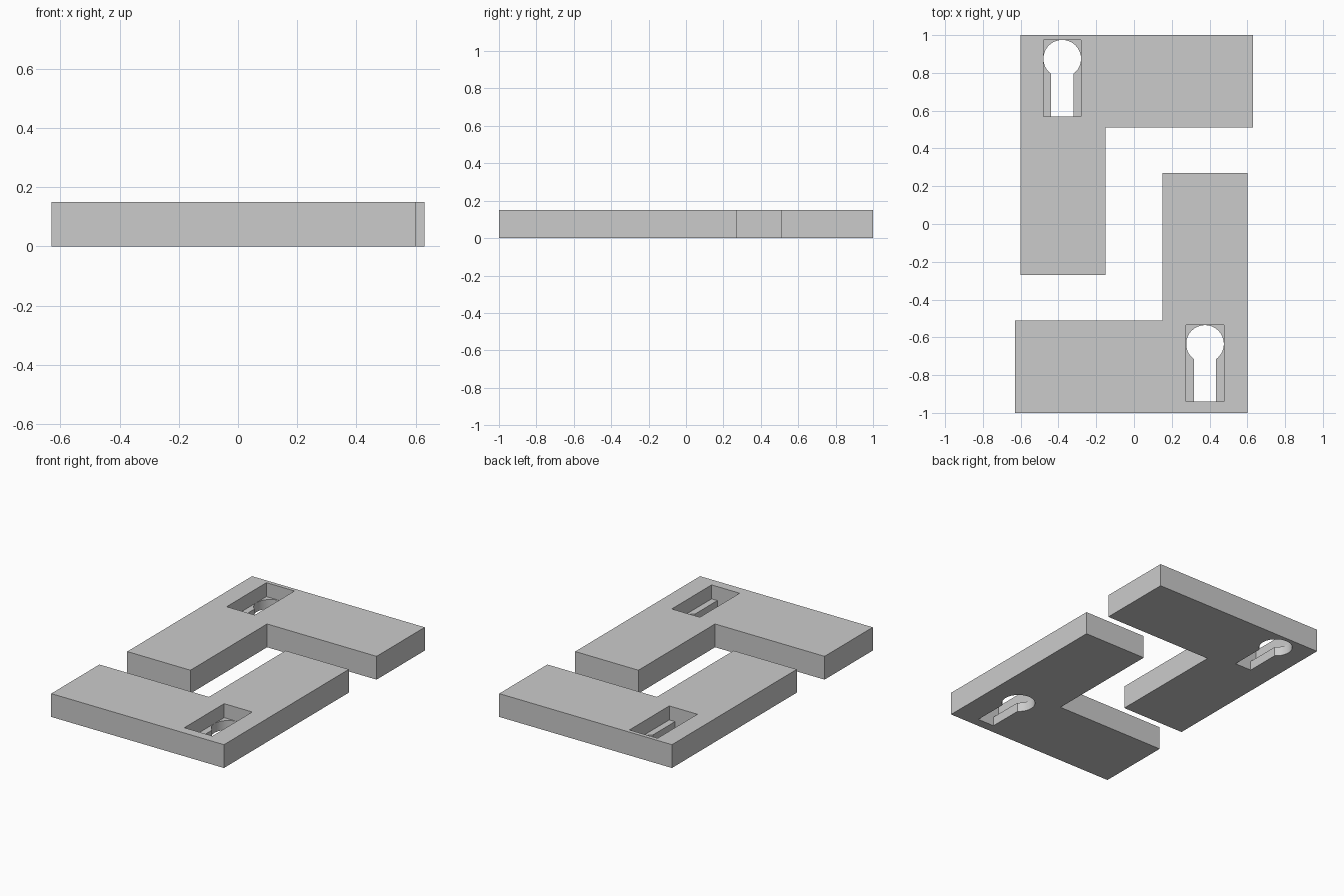
import bpy, bmesh, math

if "Cube" in bpy.data.objects:
    bpy.data.objects.remove(bpy.data.objects["Cube"])

THICK, LEDGE = 0.15, 0.06

grey = bpy.data.materials.new("plain_grey")
grey.use_nodes = True
colour = (0.6, 0.6, 0.6, 1)
grey.diffuse_color = colour
grey.node_tree.nodes["Principled BSDF"].inputs["Base Color"].default_value = colour


def prism(name, outline, z0, z1):
    """Extrude a flat outline between two heights."""
    bm = bmesh.new()
    face = bm.faces.new([bm.verts.new((x, y, z0)) for x, y in outline])
    top = bmesh.ops.extrude_face_region(bm, geom=[face])["geom"]
    bmesh.ops.translate(bm, vec=(0, 0, z1 - z0),
                        verts=[v for v in top if isinstance(v, bmesh.types.BMVert)])
    bmesh.ops.recalc_face_normals(bm, faces=bm.faces)
    mesh = bpy.data.meshes.new(name)
    bm.to_mesh(mesh)
    bm.free()
    mesh.materials.append(grey)
    obj = bpy.data.objects.new(name, mesh)
    bpy.context.collection.objects.link(obj)
    return obj


def cut(target, cutter):
    """Subtract the cutter, then discard it."""
    mod = target.modifiers.new("cut", 'BOOLEAN')
    mod.operation, mod.solver, mod.object = 'DIFFERENCE', 'EXACT', cutter
    bpy.context.view_layer.objects.active = target
    bpy.ops.object.modifier_apply(modifier=mod.name)
    bpy.data.objects.remove(cutter)


def keyhole(cx, cy, radius=0.0995, half_slot=0.059, length=0.305):
    """Round head with a straight slot running towards the front."""
    start = -math.acos(half_slot / radius)
    sweep = math.pi - 2 * start
    arc = [(cx + radius * math.cos(start + sweep * i / 40),
            cy + radius * math.sin(start + sweep * i / 40)) for i in range(41)]
    return arc + [(cx - half_slot, cy - length), (cx + half_slot, cy - length)]


# L-shaped plate outline; the second plate is the first turned half a circle
ell = [(-0.6, 1), (0.63, 1), (0.63, 0.51), (-0.15, 0.51), (-0.15, -0.27), (-0.6, -0.27)]

for name, turn, cx, cy in (("back_plate", 1, -0.38, 0.875),
                           ("front_plate", -1, 0.376, -0.635)):
    plate = prism(name, [(x * turn, y * turn) for x, y in ell], 0, THICK)
    # recessed pocket from the top
    pocket = [(cx - 0.1, cy - 0.305), (cx + 0.1, cy - 0.305),
              (cx + 0.1, cy + 0.1), (cx - 0.1, cy + 0.1)]
    cut(plate, prism("pocket_cutter", pocket, LEDGE, THICK + 0.1))
    # keyhole through the remaining floor
    cut(plate, prism("keyhole_cutter", keyhole(cx, cy), -0.1, LEDGE + 0.03))
    bpy.ops.object.select_all(action='DESELECT')
    plate.select_set(True)
    bpy.context.view_layer.objects.active = plate
    bpy.ops.object.shade_smooth_by_angle(angle=math.radians(30))
